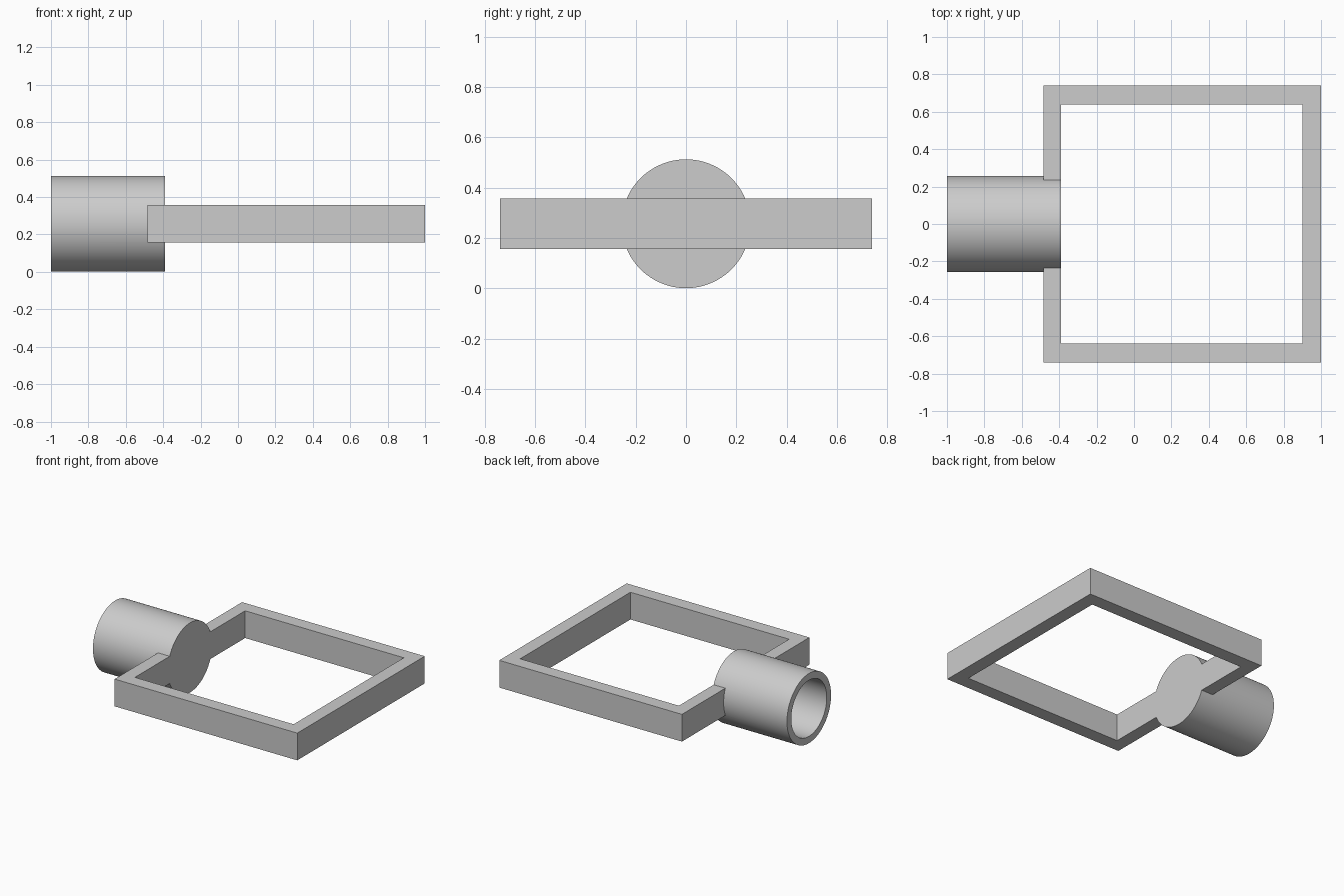
import bpy
import math

if "Cube" in bpy.data.objects:
    bpy.data.objects.remove(bpy.data.objects["Cube"])

grey = bpy.data.materials.new("light grey")
grey.diffuse_color = (0.604, 0.604, 0.604, 1)
grey.use_nodes = True
grey.node_tree.nodes["Principled BSDF"].inputs["Base Color"].default_value = grey.diffuse_color

MID_Z = 0.257       # shared centre height of socket and frame


def box(name, x0, x1, half_y, half_z):
    bpy.ops.mesh.primitive_cube_add(size=1, location=((x0 + x1) / 2, 0, MID_Z))
    ob = bpy.context.object
    ob.name = name
    ob.scale = (x1 - x0, 2 * half_y, 2 * half_z)
    bpy.ops.object.transform_apply(location=True, rotation=True, scale=True)
    return ob


def rod(name, x0, x1, radius):
    bpy.ops.mesh.primitive_cylinder_add(
        vertices=96, radius=radius, depth=x1 - x0,
        location=((x0 + x1) / 2, 0, MID_Z), rotation=(0, math.pi / 2, 0))
    ob = bpy.context.object
    ob.name = name
    bpy.ops.object.transform_apply(location=True, rotation=True, scale=True)
    return ob


def combine(target, tool, operation):
    bpy.ops.object.select_all(action='DESELECT')
    target.select_set(True)
    bpy.context.view_layer.objects.active = target
    mod = target.modifiers.new(operation.lower(), 'BOOLEAN')
    mod.operation = operation
    mod.solver = 'EXACT'
    mod.object = tool
    bpy.ops.object.modifier_apply(modifier=mod.name)
    bpy.data.objects.remove(tool, do_unlink=True)


# Rectangular frame with an open middle
frame = box("socket_frame", -0.485, 1.0, 0.74, 0.1)
combine(frame, box("frame_opening", -0.39, 0.9, 0.64, 0.3), 'DIFFERENCE')

# Round socket, flush with the inner side of the frame
combine(frame, rod("socket", -1.0, -0.39, 0.256), 'UNION')

# Blind bore from the outer end of the socket
combine(frame, rod("bore", -1.1, -0.487, 0.206), 'DIFFERENCE')

frame.data.materials.clear()
frame.data.materials.append(grey)
for poly in frame.data.polygons:
    poly.material_index = 0
frame.select_set(True)
bpy.context.view_layer.objects.active = frame
bpy.ops.object.shade_smooth_by_angle(angle=math.radians(30))
